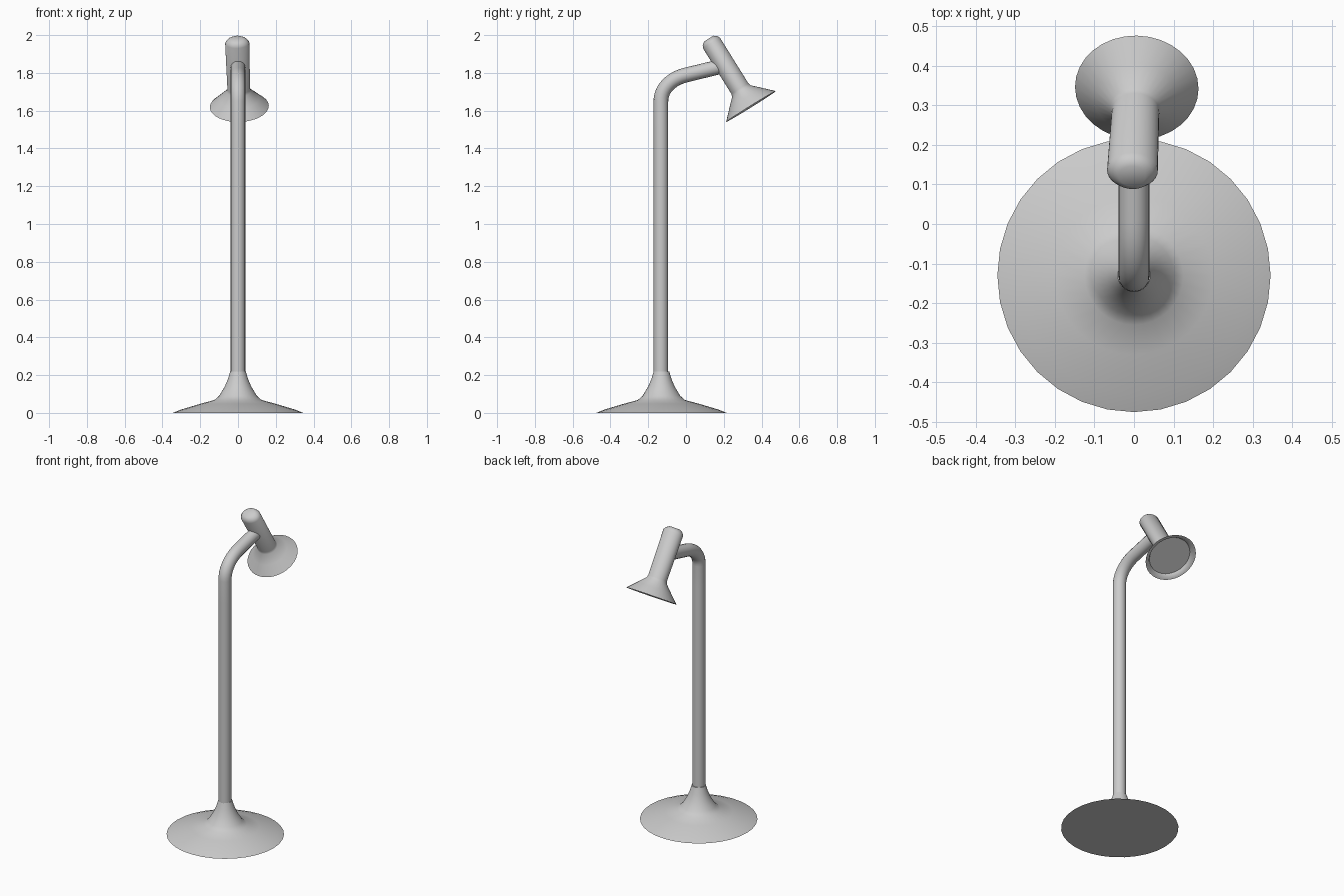
import bpy, bmesh
from math import cos, sin, tau, radians
from mathutils import Vector, Matrix

if "Cube" in bpy.data.objects:
    bpy.data.objects.remove(bpy.data.objects["Cube"])


def smooth(obj, angle):
    bpy.ops.object.select_all(action='DESELECT')
    obj.select_set(True)
    bpy.context.view_layer.objects.active = obj
    bpy.ops.object.shade_smooth_by_angle(angle=radians(angle))


def lathe(name, rings, matrix, sides=32, angle=35):
    """Closed body from rings (height, x radius, y radius) along local z."""
    bm = bmesh.new()
    loops = [[bm.verts.new((rx * cos(tau * i / sides), ry * sin(tau * i / sides), h))
              for i in range(sides)] for h, rx, ry in rings]
    for a, b in zip(loops, loops[1:]):
        for i in range(sides):
            j = (i + 1) % sides
            bm.faces.new((a[i], a[j], b[j], b[i]))
    bm.faces.new(loops[0][::-1])
    bm.faces.new(loops[-1])
    bmesh.ops.recalc_face_normals(bm, faces=bm.faces)
    mesh = bpy.data.meshes.new(name)
    bm.to_mesh(mesh)
    bm.free()
    obj = bpy.data.objects.new(name, mesh)
    bpy.context.collection.objects.link(obj)
    obj.matrix_world = matrix
    smooth(obj, angle)
    return obj


# Flared round foot
foot = [(0, .345), (.018, .300), (.048, .20), (.068, .125), (.09, .10),
        (.14, .07), (.18, .053), (.22, .041)]
lathe("base", [(h, r, r) for h, r in foot], Matrix.Translation((0, -.13, 0)))

# Pole that bends forward into the arm
curve = bpy.data.curves.new("pole", 'CURVE')
curve.dimensions = '3D'
curve.bevel_depth = .039
curve.bevel_resolution = 6
curve.resolution_u = 10
curve.use_fill_caps = True
# each point: (y, z) of left handle, point, right handle
path = [((-.133, .1), (-.133, .2), (-.133, .6)),
        ((-.133, 1.2), (-.133, 1.65), (-.133, 1.717)),
        ((-.078, 1.770), (0, 1.789), (.06, 1.8036)),
        ((.13, 1.8205), (.19, 1.835), (.22, 1.842))]
spline = curve.splines.new('BEZIER')
spline.bezier_points.add(len(path) - 1)
for p, (l, c, r) in zip(spline.bezier_points, path):
    p.handle_left_type = p.handle_right_type = 'FREE'
    p.handle_left, p.co, p.handle_right = (0, *l), (0, *c), (0, *r)
pole = bpy.data.objects.new("pole", curve)
bpy.context.collection.objects.link(pole)
bpy.ops.object.select_all(action='DESELECT')
pole.select_set(True)
bpy.context.view_layer.objects.active = pole
bpy.ops.object.convert(target='MESH')
smooth(bpy.context.object, 40)

# Tilted lamp head: slightly oval tube, conical shade, recessed underside
top, rim = Vector((-.004, .135, 1.958)), Vector((.007, .344, 1.622))
z = (rim - top).normalized()
y = z.cross(Vector((1, 0, 0))).normalized()
x = y.cross(z)
frame = Matrix((x, y, z)).transposed().to_4x4()
frame.translation = top
head = [(-.027, .034, .030), (-.016, .052, .045), (0, .064, .053), (.285, .060, .053),
        (.30, .064, .058), (.345, .106, .104), (.396, .156, .155),
        (.392, .135, .135), (.376, .125, .125)]
lathe("lamp_head", head, frame, angle=50)
